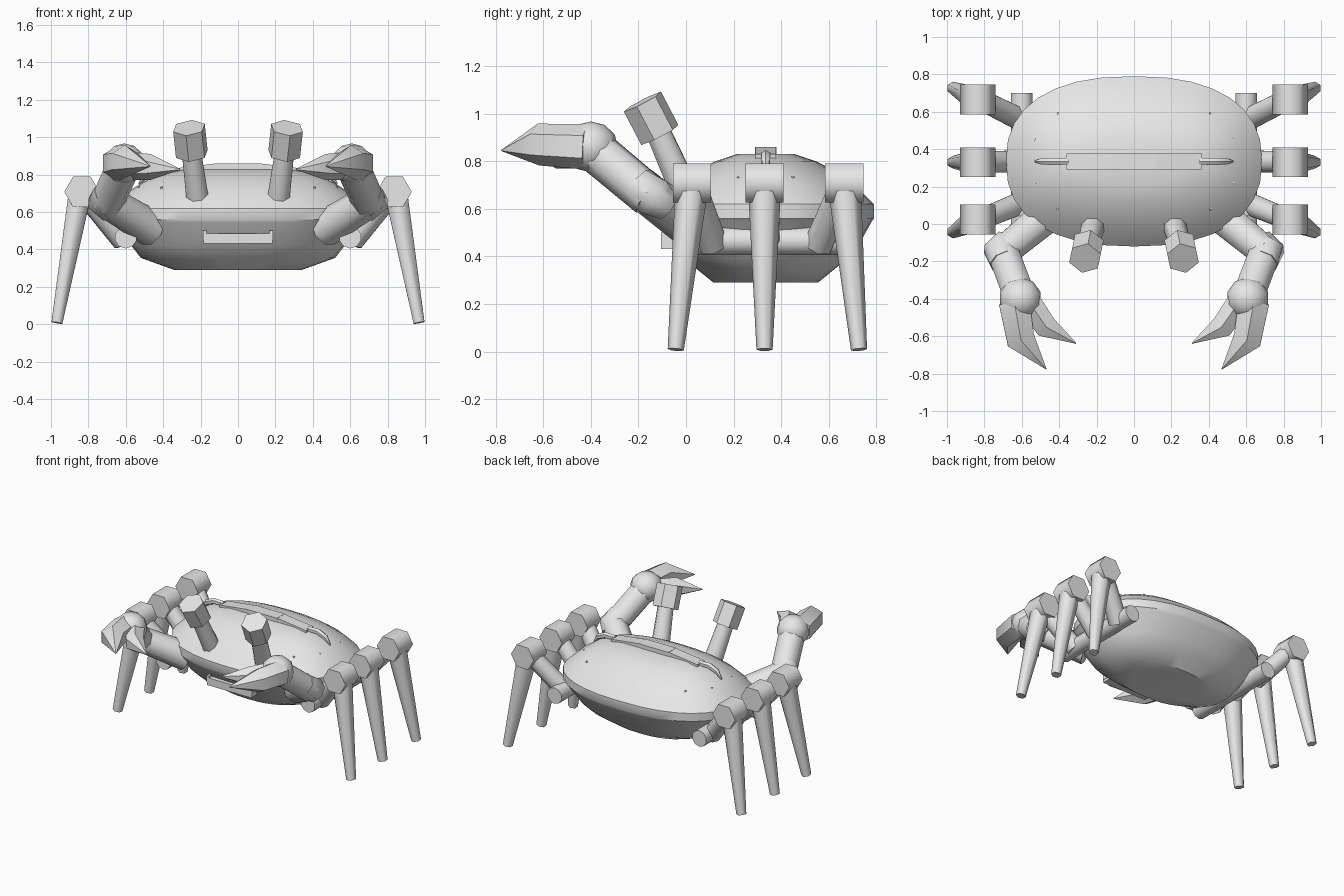
import bpy, bmesh, math
from mathutils import Vector

cube = bpy.data.objects.get("Cube")
if cube:
    bpy.data.objects.remove(cube, do_unlink=True)

grey = bpy.data.materials.new("shell grey")
grey.use_nodes = True
grey.diffuse_color = (0.8, 0.8, 0.8, 1)
grey.node_tree.nodes["Principled BSDF"].inputs["Base Color"].default_value = (0.8, 0.8, 0.8, 1)


def finish(name, bm, angle=40):
    bmesh.ops.recalc_face_normals(bm, faces=bm.faces)
    mesh = bpy.data.meshes.new(name)
    bm.to_mesh(mesh)
    bm.free()
    ob = bpy.data.objects.new(name, mesh)
    bpy.context.collection.objects.link(ob)
    mesh.materials.append(grey)
    bpy.ops.object.select_all(action='DESELECT')
    ob.select_set(True)
    bpy.context.view_layer.objects.active = ob
    bpy.ops.object.shade_smooth_by_angle(angle=math.radians(angle))
    return ob


def loft(name, rings, angle=40):
    """Bridge equal-sized rings of points and cap both ends."""
    bm = bmesh.new()
    loops = [[bm.verts.new(p) for p in ring] for ring in rings]
    n = len(loops[0])
    for a, b in zip(loops, loops[1:]):
        for i in range(n):
            j = (i + 1) % n
            bm.faces.new((a[i], a[j], b[j], b[i]))
    bm.faces.new(loops[0])
    bm.faces.new(loops[-1])
    return finish(name, bm, angle)


def limb(name, points, radii, sides=8, angle=50, turn=0.5):
    """Tapered tube along a path."""
    pts = [Vector(p) for p in points]
    rings = []
    for i, (p, r) in enumerate(zip(pts, radii)):
        t = (pts[min(i + 1, len(pts) - 1)] - pts[max(i - 1, 0)]).normalized()
        ref = Vector((0, 0, 1)) if abs(t.z) < 0.9 else Vector((0, 1, 0))
        u = t.cross(ref).normalized()
        v = u.cross(t)
        turns = [2 * math.pi * (k + turn) / sides for k in range(sides)]
        rings.append([p + r * (math.cos(a) * u + math.sin(a) * v) for a in turns])
    return loft(name, rings, angle)


def box(name, centre, size, tilt=0):
    bm = bmesh.new()
    bmesh.ops.create_cube(bm, size=1)
    bmesh.ops.scale(bm, vec=size, verts=bm.verts)
    ob = finish(name, bm)
    ob.location = centre
    ob.rotation_euler.y = tilt
    return ob


# Body: stacked superellipse outlines
MID = 0.335
LEVELS = [(0.29, 0.34, 0.22), (0.355, 0.52, 0.30), (0.42, 0.57, 0.375),
          (0.545, 0.67, 0.445), (0.56, 0.685, 0.455), (0.62, 0.685, 0.455),
          (0.64, 0.665, 0.435), (0.70, 0.60, 0.375), (0.76, 0.51, 0.29),
          (0.80, 0.42, 0.21), (0.83, 0.28, 0.12)]


def outline(z, hx, hy, n=32):
    ring = []
    for k in range(n):
        a = 2 * math.pi * k / n
        c, s = math.cos(a), math.sin(a)
        ring.append((hx * math.copysign(abs(c) ** 0.84, c),
                     MID + hy * math.copysign(abs(s) ** 0.84, s), z))
    return ring


loft("body", [outline(*lv) for lv in LEVELS], 35)

# Mouth plate and its raised corners
box("mouth", (0, -0.07, 0.458), (0.37, 0.07, 0.055))
for s in (-1, 1):
    box("mouth_corner", (s * 0.178, -0.07, 0.475), (0.02, 0.07, 0.05))

# Back ridge
box("ridge_centre", (0, MID, 0.82), (0.24, 0.09, 0.08))
for s in (-1, 1):
    box("ridge_side", (s * 0.237, MID, 0.815), (0.24, 0.085, 0.06), s * 0.12)
    limb("ridge_spike", [(s * 0.35, MID, 0.825), (s * 0.43, MID, 0.825),
                         (s * 0.49, MID, 0.80), (s * 0.53, MID, 0.75)],
         [0.02, 0.022, 0.02, 0.004], 6)

    # Small studs on the shell
    for x, dy in ((0.40, 0.255), (0.52, 0.115)):
        for d in (-dy, dy):
            limb("stud", [(s * x, MID + d, 0.68), (s * (x + 0.01), MID + d, 0.735)],
                 [0.012, 0.006], 5)

    # Eyes on stalks
    limb("eye_stalk", [(s * 0.215, 0.0, 0.66), (s * 0.25, -0.12, 0.93)], [0.065, 0.055])
    limb("eye", [(s * 0.247, -0.11, 0.91), (s * 0.262, -0.183, 1.05)], [0.09, 0.09], 6, 30)

    # Hip axle and three legs
    limb("hip_axle", [(s * 0.6, -0.03, 0.465), (s * 0.6, 0.70, 0.465)], [0.06, 0.06], 10)
    for hip, knee, foot in ((0.11, 0.025, -0.043), (MID, 0.33, 0.33), (0.56, 0.665, 0.727)):
        limb("upper_leg", [(s * 0.61, hip, 0.45), (s * 0.82, knee, 0.70)], [0.065, 0.06])
        limb("knee", [(s * 0.835, knee - 0.08, 0.708), (s * 0.835, knee + 0.08, 0.708)],
             [0.094, 0.094], 6, 65, 0)
        limb("lower_leg", [(s * 0.845, knee, 0.70), (s * 0.968, foot, 0.008)],
             [0.07, 0.034], 6, 65)

    # Claw arm
    limb("claw_shoulder", [(s * 0.46, 0.05, 0.51), (s * 0.70, -0.15, 0.655)], [0.10, 0.088])
    limb("claw_elbow", [(s * 0.68, -0.09, 0.61), (s * 0.715, -0.14, 0.65),
                        (s * 0.69, -0.20, 0.70)], [0.07, 0.092, 0.085])
    limb("claw_forearm", [(s * 0.70, -0.15, 0.65), (s * 0.61, -0.39, 0.85)], [0.09, 0.092])
    bm = bmesh.new()
    bmesh.ops.create_uvsphere(bm, u_segments=10, v_segments=6, radius=0.115)
    wrist = finish("claw_wrist", bm, 60)
    wrist.location = (s * 0.608, -0.40, 0.86)
    wrist.scale.z = 0.93

    # Pincers
    limb("outer_pincer", [(s * 0.64, -0.42, 0.86), (s * 0.605, -0.62, 0.87),
                          (s * 0.47, -0.775, 0.845)], [0.095, 0.088, 0.003], 6, 50)
    limb("inner_pincer", [(s * 0.56, -0.42, 0.845), (s * 0.47, -0.55, 0.84),
                          (s * 0.31, -0.638, 0.828)], [0.075, 0.07, 0.003], 6, 50)
